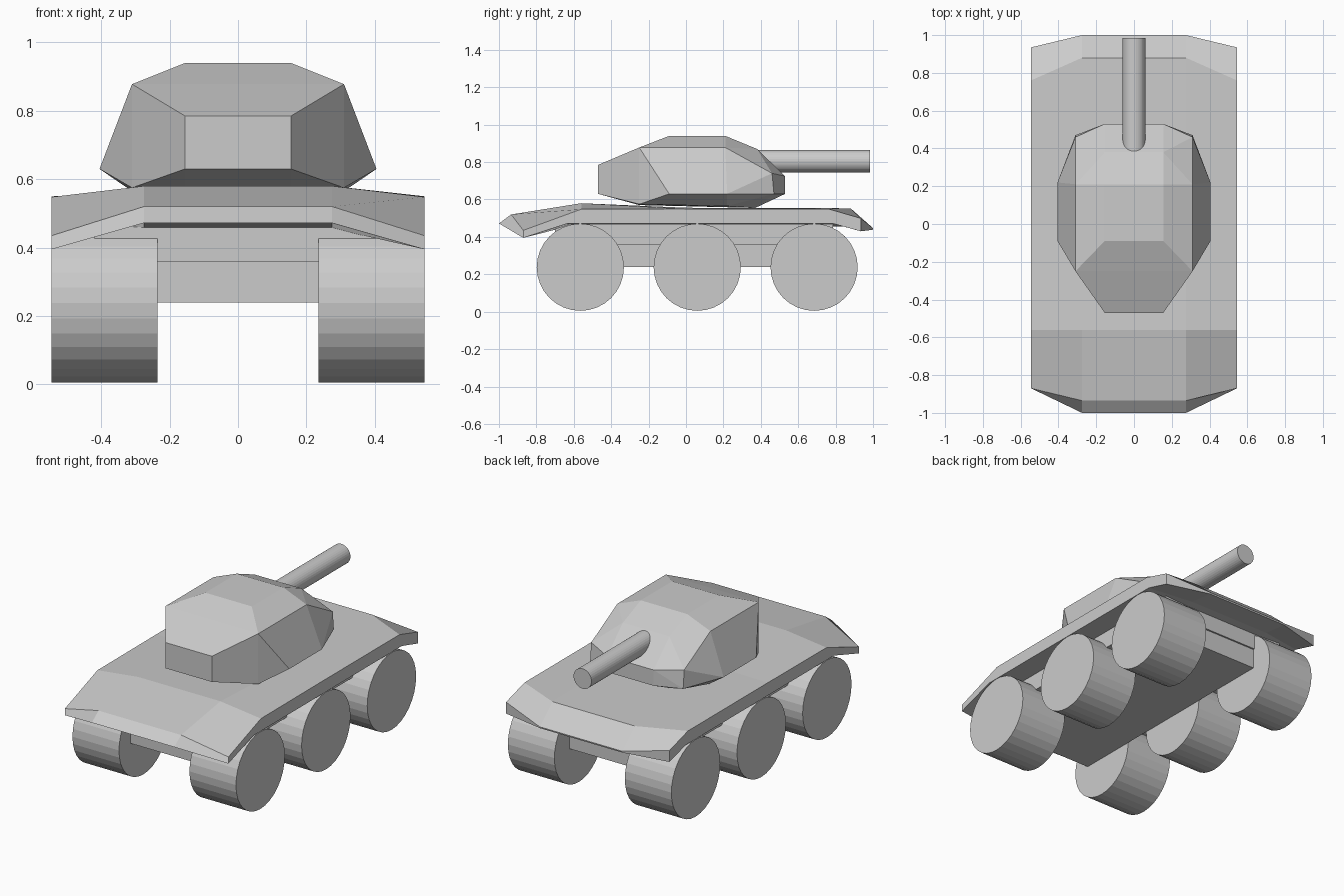
import bpy, bmesh, math

if "Cube" in bpy.data.objects:
    bpy.data.objects.remove(bpy.data.objects["Cube"])


def finish(name, bm):
    bmesh.ops.recalc_face_normals(bm, faces=bm.faces)
    mesh = bpy.data.meshes.new(name)
    bm.to_mesh(mesh)
    bm.free()
    obj = bpy.data.objects.new(name, mesh)
    bpy.context.collection.objects.link(obj)
    return obj


def box(name, half_x, y0, y1, z0, z1):
    bm = bmesh.new()
    bmesh.ops.create_cube(bm, size=1)
    for v in bm.verts:
        v.co = (v.co.x * 2 * half_x,
                (y0 + y1) / 2 + v.co.y * (y1 - y0),
                (z0 + z1) / 2 + v.co.z * (z1 - z0))
    return finish(name, bm)


def cylinder(name, radius, length, loc, rot):
    bpy.ops.mesh.primitive_cylinder_add(vertices=32, radius=radius, depth=length,
                                        location=loc, rotation=rot)
    bpy.context.object.name = name


# Wheels: three per side
for i, y in enumerate((-0.565, 0.06, 0.685)):
    for side, s in (("left", -1), ("right", 1)):
        cylinder(f"wheel_{side}_{i + 1}", 0.233, 0.31, (s * 0.39, y, 0.238),
                 (0, math.pi / 2, 0))

# Belly and wider chassis between the wheels
box("belly", 0.235, -0.69, 0.775, 0.24, 0.37)
box("chassis", 0.42, -0.70, 0.785, 0.36, 0.47)

# Hull deck: sections lofted front to back, each as
# (inner top, edge top, edge bottom, inner bottom) in (y, z)
sections = [
    ((-0.935, 0.52), (-0.87, 0.435), (-0.87, 0.395), (-1.0, 0.472)),
    ((-0.56, 0.58), (-0.56, 0.548), (-0.63, 0.473), (-0.63, 0.456)),
    ((0.0, 0.556), (0.0, 0.55), (0.0, 0.473), (0.0, 0.456)),
    ((0.88, 0.553), (0.76, 0.55), (0.78, 0.473), (0.84, 0.456)),
    ((1.0, 0.447), (0.935, 0.499), (0.935, 0.43), (0.998, 0.438)),
]
bm = bmesh.new()
rings = []
for sec in sections:
    half = list(zip((0.275, 0.545, 0.545, 0.275), sec))
    ring = [(x, y, z) for x, (y, z) in half]
    ring += [(-x, y, z) for x, (y, z) in reversed(half)]
    rings.append([bm.verts.new(p) for p in ring])
for a, b in zip(rings, rings[1:]):
    for i in range(8):
        j = (i + 1) % 8
        bm.faces.new((a[i], a[j], b[j], b[i]))
for r in (rings[0], rings[-1]):
    for i in (0, 4):  # right and left end panels
        bm.faces.new(r[i:i + 4])
    bm.faces.new((r[0], r[3], r[4], r[7]))
finish("hull_deck", bm)

# Turret: faceted convex shell, mirrored points
half_points = [
    (0.155, -0.47, 0.63), (0.155, -0.47, 0.785),                        # front
    (0.31, -0.25, 0.575), (0.31, -0.25, 0.878), (0.155, -0.25, 0.57),
    (0.155, -0.09, 0.94), (0.155, 0.21, 0.94),                          # roof
    (0.405, -0.09, 0.63), (0.405, 0.22, 0.63), (0.31, 0.21, 0.878),     # sides
    (0.155, 0.38, 0.87), (0.155, 0.53, 0.725), (0.155, 0.53, 0.63),     # rear
    (0.31, 0.46, 0.74), (0.31, 0.47, 0.63),
    (0.31, 0.22, 0.565), (0.155, 0.37, 0.555),                          # base
]
bm = bmesh.new()
for x, y, z in half_points:
    bm.verts.new((x, y, z))
    bm.verts.new((-x, y, z))
bmesh.ops.convex_hull(bm, input=list(bm.verts))
bmesh.ops.delete(bm, geom=[v for v in bm.verts if not v.link_faces], context='VERTS')
finish("turret", bm)

# Gun barrel
cylinder("gun_barrel", 0.06, 0.635, (0, 0.6675, 0.805), (math.pi / 2, 0, 0))
